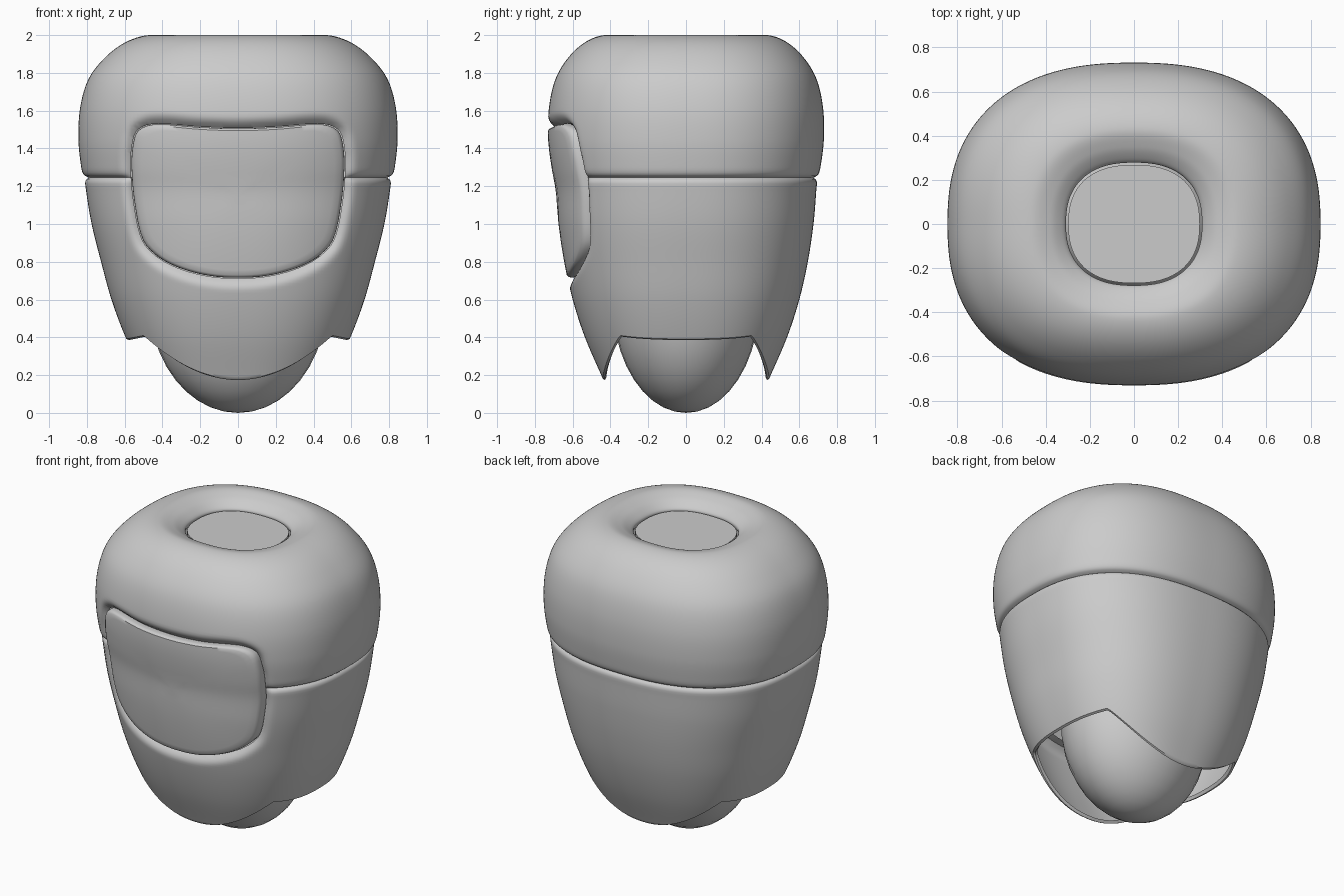
import bpy, bmesh, math
from mathutils import Vector
from mathutils.geometry import intersect_point_line

if "Cube" in bpy.data.objects:
    bpy.data.objects.remove(bpy.data.objects["Cube"])

N = 2.4        # superellipse exponent of the plan outline
COLS = 240


def spline(pts, step, closed=False):
    """Catmull-Rom resampling of a point list."""
    pts = [Vector(p) for p in pts]
    n, out = len(pts), []
    get = (lambda i: pts[i % n]) if closed else (lambda i: pts[max(0, min(n - 1, i))])
    for i in range(n if closed else n - 1):
        a, b, c, d = (get(i + k) for k in (-1, 0, 1, 2))
        L = (c - b).length
        # tangents scaled by neighbouring chord lengths to avoid overshoot
        m1 = (c - a) * (L / max(1e-6, (c - b).length + (b - a).length))
        m2 = (d - b) * (L / max(1e-6, (d - c).length + (c - b).length))
        k = max(2, math.ceil(L / step))
        for s in range(k):
            t = s / k
            out.append(b * (2*t**3 - 3*t**2 + 1) + m1 * (t**3 - 2*t**2 + t)
                       + c * (3*t**2 - 2*t**3) + m2 * (t**3 - t**2))
    return out if closed else out + [pts[-1]]


def ring(rx, ry, z, cols=COLS):
    pts = []
    for j in range(cols):
        c, s = math.cos(2*math.pi*j/cols), math.sin(2*math.pi*j/cols)
        r = (abs(c)**N + abs(s)**N) ** (-1/N)
        pts.append(Vector((rx*c*r, ry*s*r, z)))
    return pts


def lookup(samples, z):
    """Half widths (x, y) of a profile at height z."""
    for p, q in zip(samples, samples[1:]):
        if p.z >= z >= q.z and p.z > q.z:
            v = p.lerp(q, (p.z - z) / (p.z - q.z))
            return v.x, v.y
    return (samples[-1].x, samples[-1].y) if z < samples[-1].z else (samples[0].x, samples[0].y)


def make(name, rows, cut=False):
    """Skin closed rows of points; optionally cut and recess the visor opening."""
    bm = bmesh.new()
    grid = [[bm.verts.new(p) for p in r] for r in rows]
    n = len(rows[0])
    for r0, r1 in zip(grid, grid[1:]):
        for j in range(n):
            bm.faces.new((r0[j], r1[j], r1[(j+1) % n], r0[(j+1) % n]))
    bmesh.ops.remove_doubles(bm, verts=bm.verts, dist=1e-5)
    if cut:
        dead = []
        for f in bm.faces:
            c = f.calc_center_median()
            if near_visor(c) and distance(c)[0] < 0:
                dead.append(f)
        rim = {v for f in dead for v in f.verts}
        bmesh.ops.delete(bm, geom=dead, context='FACES')
        for v in bm.verts:
            if not near_visor(v.co):
                continue
            d, q = distance(v.co)
            if v in rim:
                v.co.x, v.co.z = q.x, q.y
                d = 0
            if d < RIM:
                w = (1 - d / RIM) ** 2
                y = front(v.co.x, v.co.z) + 0.045
                v.co.y += (y - v.co.y) * w
    me = bpy.data.meshes.new(name)
    bm.to_mesh(me)
    bm.free()
    ob = bpy.data.objects.new(name, me)
    bpy.context.collection.objects.link(ob)
    bpy.ops.object.select_all(action='DESELECT')
    ob.select_set(True)
    bpy.context.view_layer.objects.active = ob
    bpy.ops.object.shade_smooth_by_angle(angle=math.radians(40))
    return ob


# profiles: half width x, half depth y, height z
upper = [(.315, .285, 1.90), (.308, .278, 1.925), (.33, .30, 1.95), (.38, .35, 1.98),
         (.47, .43, 2.0), (.59, .53, 1.965), (.70, .62, 1.885), (.79, .69, 1.77),
         (.835, .725, 1.62), (.845, .73, 1.45), (.83, .712, 1.30), (.818, .70, 1.262),
         (.79, .675, 1.245)]
lower = [(.79, .675, 1.245), (.808, .692, 1.228), (.805, .69, 1.18), (.775, .675, 1.0),
         (.725, .645, .8), (.67, .60, .6), (.595, .535, .4), (.49, .44, .18)]
base = spline(upper[7:11] + lower[2:], .02)      # same wall without the seam groove

# visor outline in (x, z)
half = [(.2, 1.515), (.45, 1.53), (.535, 1.495), (.562, 1.41), (.568, 1.3), (.55, 1.1),
        (.505, .91), (.42, .82), (.3, .76), (.15, .722)]
outline = spline([(0, 1.508)] + half + [(0, .712)] + [(-x, z) for x, z in reversed(half)],
                 .04, closed=True)
RIM = .065


def front(x, z):
    a, b = lookup(base, z)
    return -b * max(0, 1 - (abs(x) / a) ** N) ** (1/N)


def near_visor(p):
    return p.y < -.2 and abs(p.x) < .7 and .6 < p.z < 1.65


def distance(p):
    """Signed distance to the visor outline and the nearest outline point."""
    p = Vector((p.x, p.z))
    best, inside = (9, None), False
    for a, b in zip(outline, outline[1:] + outline[:1]):
        q, t = intersect_point_line(p, a, b)
        q = a.lerp(b, max(0, min(1, t)))
        if (p - q).length < best[0]:
            best = ((p - q).length, q)
        if (a.y > p.y) != (b.y > p.y) and p.x < a.x + (b.x - a.x)*(p.y - a.y)/(b.y - a.y):
            inside = not inside
    return (-best[0] if inside else best[0]), best[1]


# upper shell with dished top
make("upper_shell", [ring(*p) for p in spline(upper, .018)], cut=True)

# lower shell: the hem dips at front and back and arches over the sides
low = spline(lower, .018)
unit = ring(1, 1, 0)


def hem(ux):
    zh = .3
    for _ in range(8):
        x = abs(ux) * lookup(low, zh)[0]
        zh = .18 + .23 * (x/.5)**2 if x < .5 else .41 - .02 * min(1, (x - .5)/.1)
    return zh


hems = [hem(u.x) for u in unit]
rows = []
for p in low:
    row = []
    for u, zh in zip(unit, hems):
        z = p.z if p.z > .7 else .7 - (.7 - p.z) * (.7 - zh) / .52
        a, b = (p.x, p.y) if p.z > .7 else lookup(low, z)
        row.append(Vector((u.x*a, u.y*b, z)))
    rows.append(row)
for s, dz in ((.975, -.006), (.955, .012)):      # rolled lip
    rows.append([Vector((v.x*s, v.y*s, v.z + dz)) for v in rows[len(low) - 1]])
make("lower_shell", rows, cut=True)

# visor plate following the shell curve, with a rounded rim
rows = []
for s, depth in ((.985, .09), (.992, .035), (.99, .018), (.98, .006), (.96, 0), (.9, 0),
                 (.8, 0), (.65, 0), (.5, 0), (.33, 0), (.16, 0), (0, 0)):
    row = []
    for q in outline:
        x, z = q.x * s, 1.15 + (q.y - 1.15) * s
        row.append(Vector((x, front(x, z) + depth, z)))
    rows.append(row)
make("visor", rows)

# cap disc in the top opening
make("top_disc", [ring(.298*s, .268*s, z, 64) for s, z in
                  ((0, 1.925), (.5, 1.925), (1, 1.925), (1, 1.89))])

# inner chin body
bpy.ops.mesh.primitive_uv_sphere_add(segments=32, ring_count=20, radius=1, location=(0, 0, .6))
chin = bpy.context.object
chin.name = "inner_chin"
chin.scale = (.47, .39, .6)
bpy.ops.object.transform_apply(location=False, rotation=False, scale=True)
bpy.ops.object.shade_smooth()
